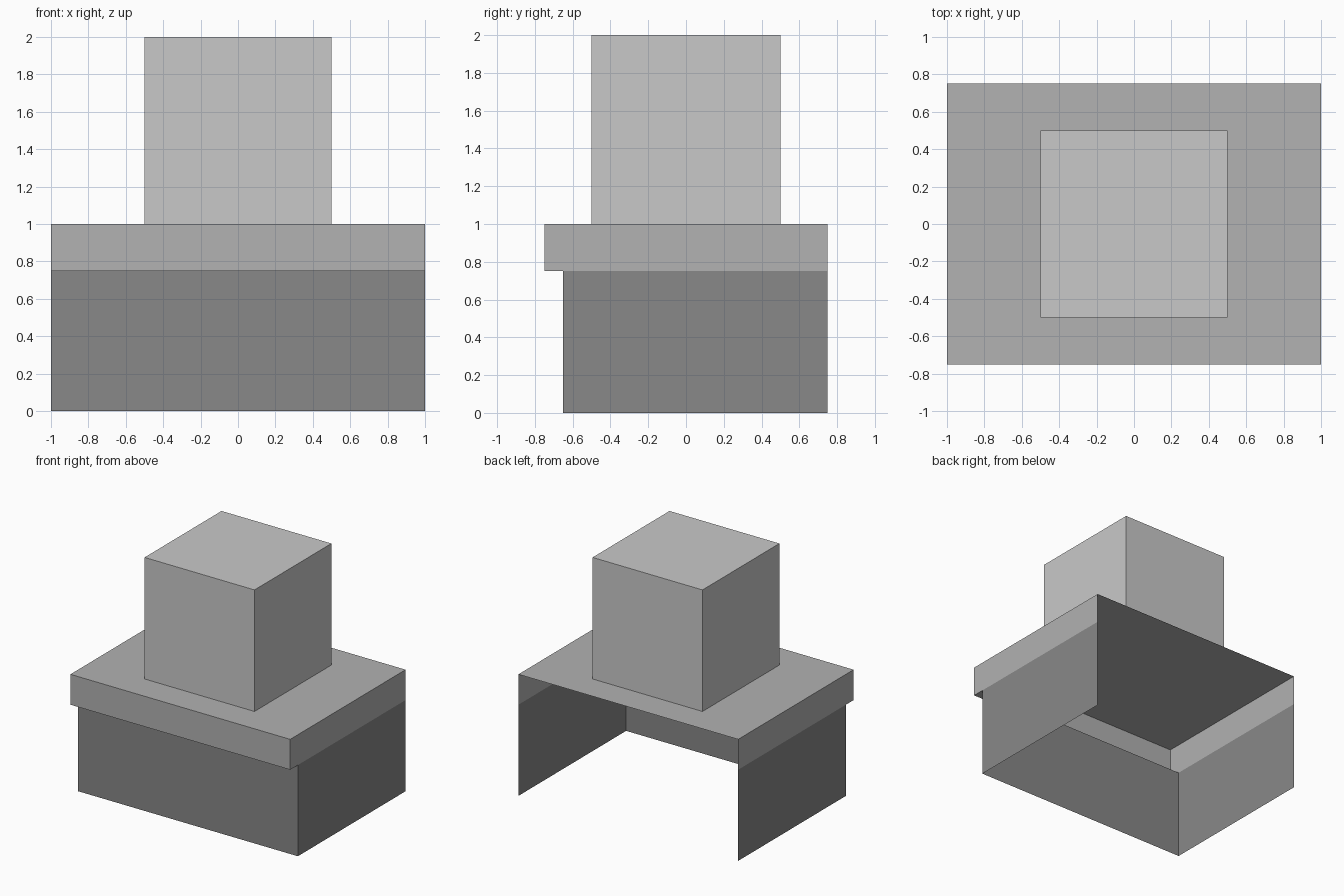
import bpy, bmesh
from mathutils import Vector

if "Cube" in bpy.data.objects:
    bpy.data.objects.remove(bpy.data.objects["Cube"])


def material(name, v):
    m = bpy.data.materials.new(name)
    m.diffuse_color = (v, v, v, 1)
    m.use_nodes = True
    m.node_tree.nodes["Principled BSDF"].inputs["Base Color"].default_value = m.diffuse_color
    return m


def open_box(name, lo, hi, mat, remove, cut_y=None):
    """Thin-walled box; faces for which remove(normal, centre) holds are left open."""
    lo, hi = Vector(lo), Vector(hi)
    bm = bmesh.new()
    bmesh.ops.create_cube(bm, size=1)
    for v in bm.verts:
        v.co = Vector([(a + b) / 2 + c * (b - a) for a, b, c in zip(lo, hi, v.co)])
    bm.normal_update()
    if cut_y is not None:
        bottom = [f for f in bm.faces if f.normal.z < -0.5]
        geom = bottom + list(bottom[0].edges) + list(bottom[0].verts)
        bmesh.ops.bisect_plane(bm, geom=geom, plane_co=(0, cut_y, 0), plane_no=(0, 1, 0))
        bm.normal_update()
    gone = [f for f in bm.faces if remove(f.normal, f.calc_center_median())]
    bmesh.ops.delete(bm, geom=gone, context='FACES')
    me = bpy.data.meshes.new(name)
    bm.to_mesh(me)
    bm.free()
    me.materials.append(mat)
    ob = bpy.data.objects.new(name, me)
    bpy.context.collection.objects.link(ob)
    return ob


dark = material("dark grey", 0.246)
mid = material("mid grey", 0.445)
light = material("light grey", 0.584)

# Base: front and side panels only, open at the back, top and bottom
open_box("base_panels", (-1, -0.65, 0), (1, 0.75, 0.75), dark,
         lambda n, c: abs(n.z) > 0.5 or n.y > 0.5)

# Counter: hollow slab, open at the back, with an overhang ledge under its front
open_box("counter_top", (-1, -0.75, 0.75), (1, 0.75, 1), mid,
         lambda n, c: n.y > 0.5 or (n.z < -0.5 and c.y > -0.65), cut_y=-0.65)

# Block standing on the counter (its bottom is covered by the counter)
open_box("top_block", (-0.5, -0.5, 1), (0.5, 0.5, 2), light,
         lambda n, c: n.z < -0.5)
